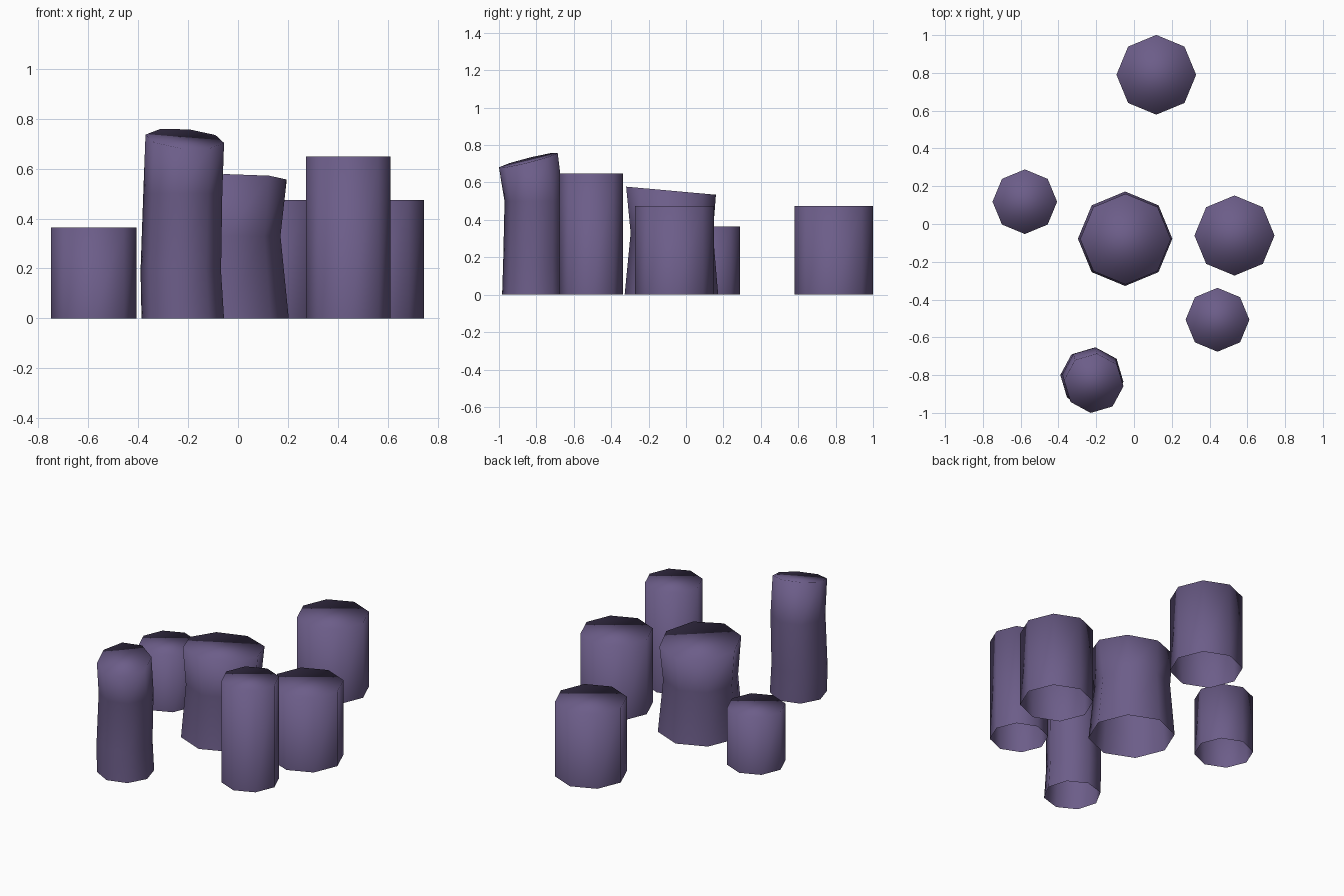
import bpy, bmesh, math

if "Cube" in bpy.data.objects:
    bpy.data.objects.remove(bpy.data.objects["Cube"])

mat = bpy.data.materials.new("dusky purple stone")
mat.diffuse_color = (0.15, 0.11, 0.25, 1)
mat.use_nodes = True
mat.node_tree.nodes["Principled BSDF"].inputs["Base Color"].default_value = mat.diffuse_color


def column(name, rings, turn=0.0):
    """Eight-sided smooth column, open underneath.
    Each ring: centre x, y, z, radius, z slope along x, z slope along y."""
    bm = bmesh.new()
    loops = []
    for cx, cy, cz, r, sx, sy in rings:
        loop = []
        for i in range(8):
            a = math.radians(turn + 45 * i)
            dx, dy = r * math.cos(a), r * math.sin(a)
            loop.append(bm.verts.new((cx + dx, cy + dy, cz + sx * dx + sy * dy)))
        loops.append(loop)
    for lo, hi in zip(loops, loops[1:]):
        for i in range(8):
            j = (i + 1) % 8
            bm.faces.new((lo[i], lo[j], hi[j], hi[i]))
    bm.faces.new(loops[-1])
    for f in bm.faces:
        f.smooth = True
    mesh = bpy.data.meshes.new(name)
    bm.to_mesh(mesh)
    bm.free()
    mesh.materials.append(mat)
    obj = bpy.data.objects.new(name, mesh)
    bpy.context.collection.objects.link(obj)


# Straight columns: x, y, radius, height
for name, x, y, r, h in [
    ("back_column", 0.118, 0.79, 0.211, 0.475),
    ("left_column", -0.578, 0.118, 0.171, 0.364),
    ("right_column", 0.532, -0.061, 0.212, 0.475),
    ("front_right_column", 0.442, -0.507, 0.169, 0.648),
]:
    column(name, [(x, y, 0, r, 0, 0), (x, y, h, r, 0, 0)])

# Wide waisted column with a tilted top
column("centre_column", [
    (-0.047, -0.078, 0, 0.25, 0, 0),
    (-0.050, -0.076, 0.33, 0.22, 0, 0),
    (-0.045, -0.080, 0.556, 0.24, 0, -0.09),
])

# Tall bent column with a sloping top
column("tall_front_column", [
    (-0.221, -0.818, 0, 0.166, 0, 0),
    (-0.229, -0.816, 0.19, 0.162, 0, 0),
    (-0.221, -0.812, 0.50, 0.159, 0, 0),
    (-0.213, -0.843, 0.719, 0.158, -0.08, 0.25),
], turn=-6)
